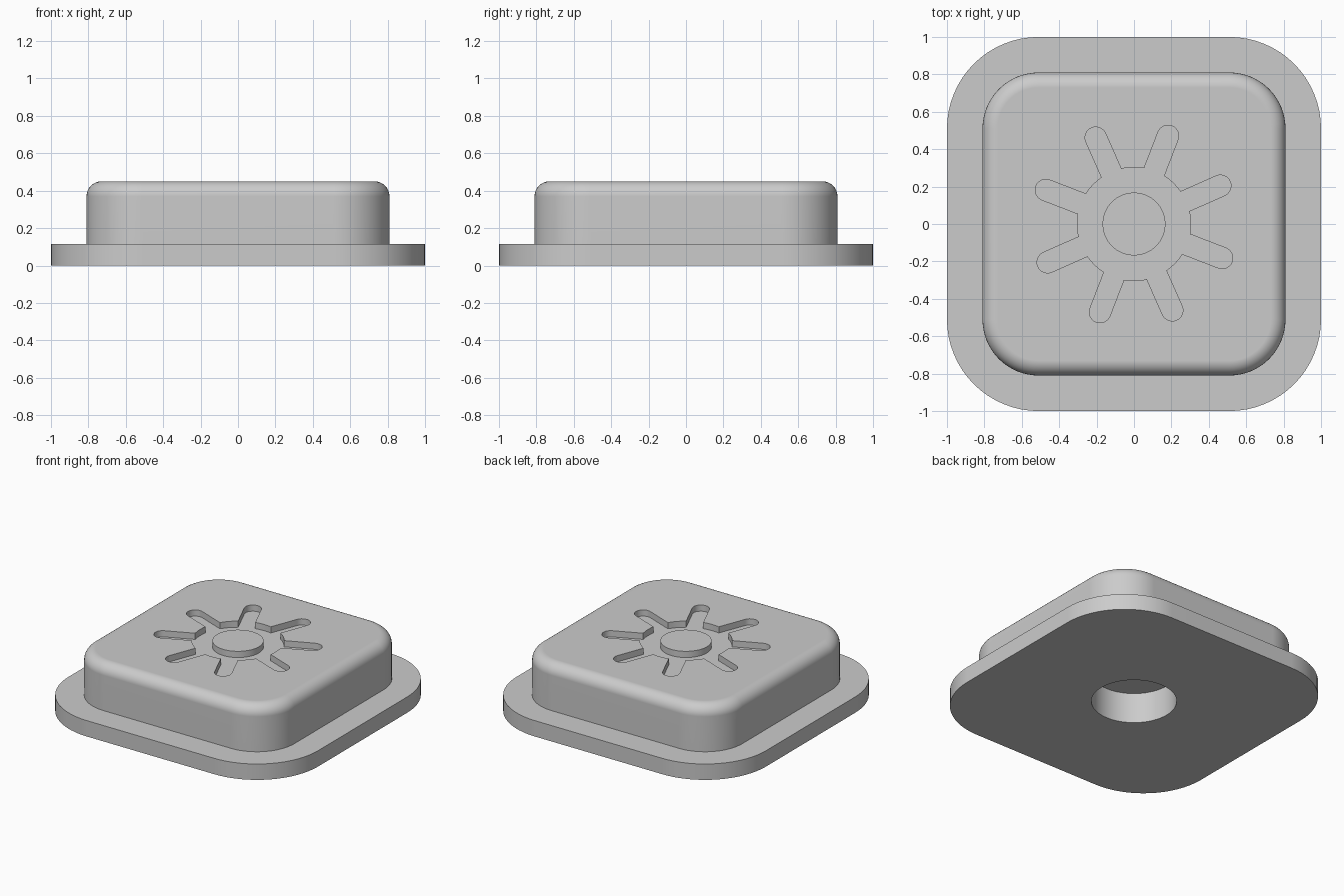
import bpy, bmesh, math
from math import sin, cos, pi, radians

if "Cube" in bpy.data.objects:
    bpy.data.objects.remove(bpy.data.objects["Cube"])

grey = bpy.data.materials.new("plain grey")
grey.diffuse_color = (0.6, 0.6, 0.6, 1)
grey.use_nodes = True
grey.node_tree.nodes["Principled BSDF"].inputs["Base Color"].default_value = grey.diffuse_color

TOP, FLOOR = 0.45, 0.405     # top of the block, floor of the pocket


def rounded_square(half, r, steps=16):
    """Outline of a square with round corners, counter-clockwise."""
    pts = []
    for k in range(4):
        a0 = k * pi / 2
        cx = (half - r) * (1 if k in (0, 3) else -1)
        cy = (half - r) * (1 if k in (0, 1) else -1)
        for i in range(steps + 1):
            a = a0 + i / steps * pi / 2
            pts.append((cx + r * cos(a), cy + r * sin(a)))
    return pts


def circle(r, n=64):
    return [(r * cos(2 * pi * i / n), r * sin(2 * pi * i / n)) for i in range(n)]


def loft(name, sections, bottom=True):
    """Skin a stack of (outline, z) sections into a closed solid."""
    bm = bmesh.new()
    rings = [[bm.verts.new((x, y, z)) for x, y in pts] for pts, z in sections]
    for a, b in zip(rings, rings[1:]):
        n = len(a)
        for i in range(n):
            j = (i + 1) % n
            bm.faces.new((a[i], a[j], b[j], b[i]))
    if bottom:
        bm.faces.new(rings[0][::-1])
    bm.faces.new(rings[-1])
    me = bpy.data.meshes.new(name)
    bm.to_mesh(me)
    bm.free()
    me.materials.append(grey)
    ob = bpy.data.objects.new(name, me)
    bpy.context.collection.objects.link(ob)
    return ob


def activate(ob):
    bpy.ops.object.select_all(action='DESELECT')
    ob.select_set(True)
    bpy.context.view_layer.objects.active = ob


def cut(ob, cutter):
    m = ob.modifiers.new("cut", 'BOOLEAN')
    m.operation, m.solver, m.object = 'DIFFERENCE', 'EXACT', cutter
    activate(ob)
    bpy.ops.object.modifier_apply(modifier=m.name)
    bpy.data.objects.remove(cutter, do_unlink=True)


def smooth(ob):
    activate(ob)
    bpy.ops.object.shade_smooth_by_angle(angle=radians(30))
    m = ob.modifiers.new("flat top normals", 'WEIGHTED_NORMAL')
    m.keep_sharp = True


# Flange plate with the raised block and its rounded top edge
half, corner, fillet = 0.81, 0.30, 0.08
sections = [(rounded_square(1.0, 0.49), 0), (rounded_square(1.0, 0.49), 0.115),
            (rounded_square(half, corner), 0.115)]
for i in range(9):
    a = i / 8 * pi / 2
    d = fillet * (1 - cos(a))
    sections.append((rounded_square(half - d, corner - d),
                     TOP - fillet + fillet * sin(a)))
body = loft("body", sections)

# Pocket outline: a ring with eight round-ended radial slots
ring, slot, tip = 0.303, 0.057, 0.505
outline = []
edge = math.asin(slot / ring)
for k in range(8):
    c = radians(23.9 + 45 * k)
    # slot: two straight sides and a half-round tip
    local = [(ring * cos(edge), -slot)]
    local += [(tip + slot * cos(t), slot * sin(t))
              for t in (-pi / 2 + i * pi / 12 for i in range(13))]
    local.append((ring * cos(edge), slot))
    outline += [(x * cos(c) - y * sin(c), x * sin(c) + y * cos(c)) for x, y in local]
    # ring arc on to the next slot
    span = pi / 4 - 2 * edge
    outline += [(ring * cos(c + edge + span * i / 4), ring * sin(c + edge + span * i / 4))
                for i in range(1, 4)]
cut(body, loft("pocket_cutter", [(outline, FLOOR), (outline, TOP + 0.1)]))

# Blind round hole in the underside
cut(body, loft("hole_cutter", [(circle(0.28), -0.1), (circle(0.28), 0.22)]))
smooth(body)

# Round boss standing in the middle of the pocket
boss = loft("centre_boss", [(circle(0.168), FLOOR), (circle(0.168), TOP)], bottom=False)
smooth(boss)
